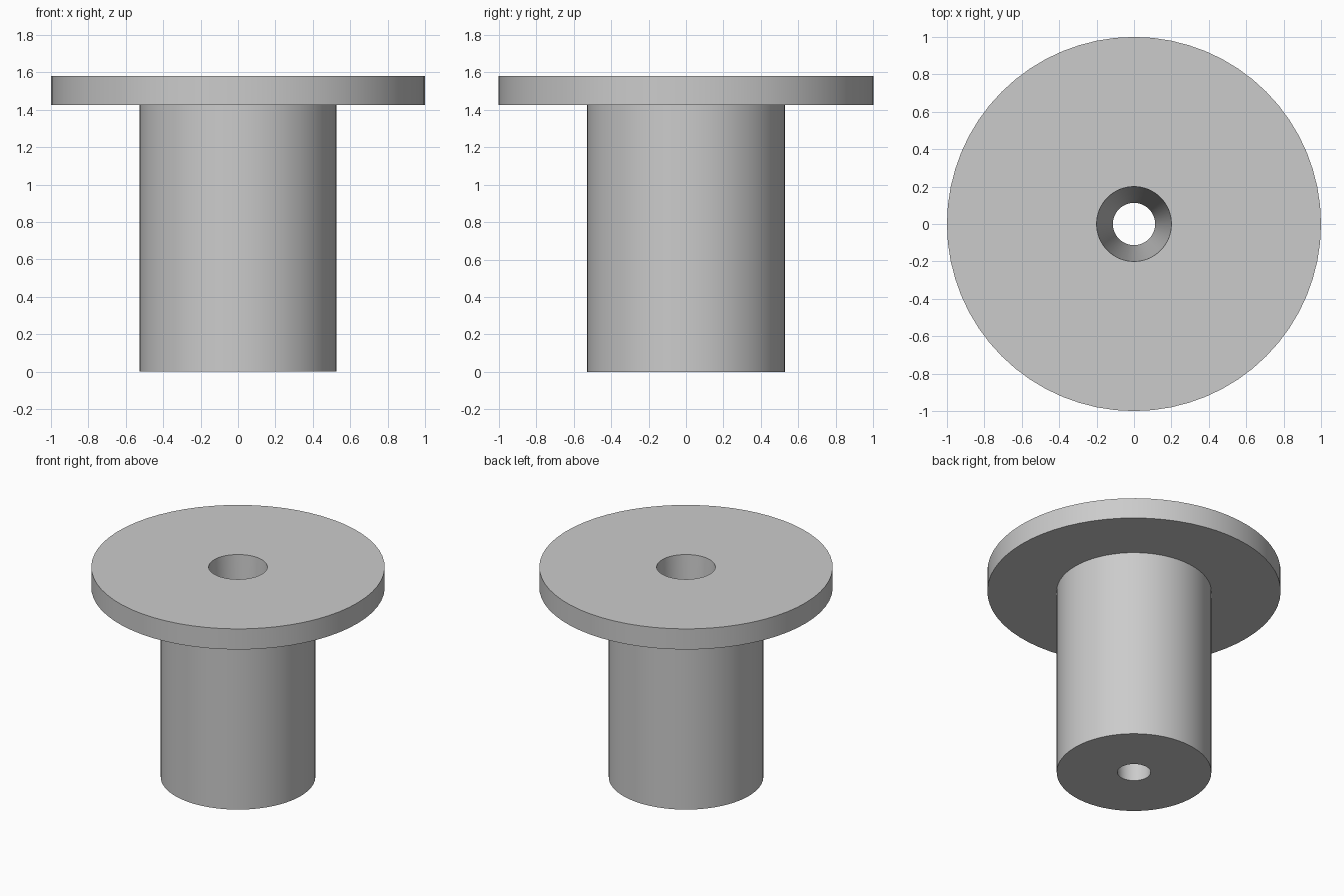
import bpy
import bmesh
from math import pi, radians
from mathutils import Matrix

cube = bpy.data.objects.get("Cube")
if cube:
    bpy.data.objects.remove(cube, do_unlink=True)

SEGMENTS = 64
HEIGHT = 1.58
FLANGE_BOTTOM = 1.425
FLANGE_RADIUS = 1.0
SHAFT_RADIUS = 0.527
BORE_TOP = 0.2
BORE_BOTTOM = 0.113

# Plain grey material
grey = bpy.data.materials.new("plain_grey")
grey.use_nodes = True
colour = (0.6, 0.6, 0.6, 1)
grey.diffuse_color = colour
grey.node_tree.nodes["Principled BSDF"].inputs["Base Color"].default_value = colour


def lathe(name, profile, material):
    """Spin a closed (radius, height) profile around the z axis."""
    bm = bmesh.new()
    verts = [bm.verts.new((r, 0, z)) for r, z in profile]
    edges = [bm.edges.new((v, verts[(i + 1) % len(verts)])) for i, v in enumerate(verts)]
    bmesh.ops.spin(bm, geom=verts + edges, cent=(0, 0, 0), axis=(0, 0, 1),
                   angle=2 * pi, steps=SEGMENTS, use_merge=True)
    bmesh.ops.remove_doubles(bm, verts=bm.verts, dist=0.0001)
    bmesh.ops.recalc_face_normals(bm, faces=bm.faces)
    mesh = bpy.data.meshes.new(name)
    bm.to_mesh(mesh)
    bm.free()
    mesh.materials.append(material)
    obj = bpy.data.objects.new(name, mesh)
    bpy.context.collection.objects.link(obj)
    return obj


# Shaft, wide top flange and tapered through-hole as one turned part
bushing = lathe("flanged_bushing", [
    (BORE_BOTTOM, 0),
    (SHAFT_RADIUS, 0),
    (SHAFT_RADIUS, FLANGE_BOTTOM),
    (FLANGE_RADIUS, FLANGE_BOTTOM),
    (FLANGE_RADIUS, HEIGHT),
    (BORE_TOP, HEIGHT),
], grey)

bpy.ops.object.select_all(action="DESELECT")
bushing.select_set(True)
bpy.context.view_layer.objects.active = bushing
bpy.ops.object.shade_smooth_by_angle(angle=radians(30))
